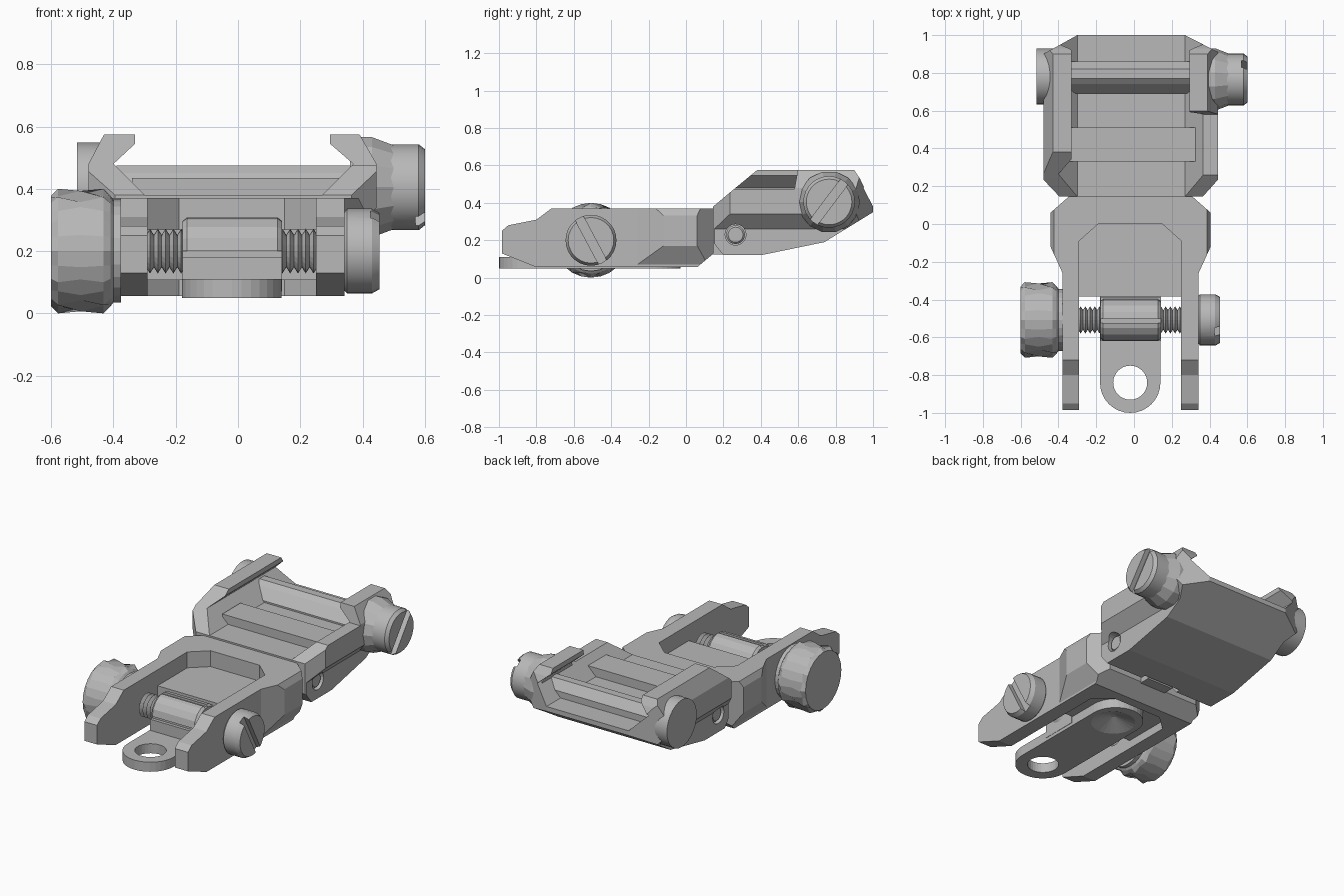
import bpy, bmesh, math
from mathutils import Matrix

cube = bpy.data.objects.get("Cube")
if cube:
    bpy.data.objects.remove(cube, do_unlink=True)

grey = bpy.data.materials.new("metal_grey")
grey.use_nodes = True
grey.diffuse_color = (0.48, 0.48, 0.48, 1)
grey.node_tree.nodes["Principled BSDF"].inputs["Base Color"].default_value = grey.diffuse_color


def finish(name, bm):
    bmesh.ops.recalc_face_normals(bm, faces=bm.faces[:])
    mesh = bpy.data.meshes.new(name)
    bm.to_mesh(mesh)
    bm.free()
    mesh.materials.append(grey)
    obj = bpy.data.objects.new(name, mesh)
    bpy.context.collection.objects.link(obj)
    return obj


def prism(name, pts, axis, lo, hi):
    """Extrude a flat outline along an axis."""
    place = {"x": lambda p, t: (t, p[0], p[1]),
             "y": lambda p, t: (p[0], t, p[1]),
             "z": lambda p, t: (p[0], p[1], t)}[axis]
    bm = bmesh.new()
    a = [bm.verts.new(place(p, lo)) for p in pts]
    b = [bm.verts.new(place(p, hi)) for p in pts]
    bm.faces.new(a)
    bm.faces.new(b)
    for i in range(len(pts)):
        j = (i + 1) % len(pts)
        bm.faces.new((a[i], a[j], b[j], b[i]))
    return finish(name, bm)


def box(name, x0, x1, y0, y1, z0, z1):
    return prism(name, [(x0, y0), (x1, y0), (x1, y1), (x0, y1)], "z", z0, z1)


def lathe(name, rings, cy, cz, segs=28, smooth=True):
    """Turn (x, radius[, alternate radius]) rings around a sideways axis."""
    bm = bmesh.new()
    loops = []
    for ring in rings:
        loop = []
        for i in range(segs):
            r = ring[1 + i % 2] if len(ring) > 2 else ring[1]
            t = 2 * math.pi * i / segs
            loop.append(bm.verts.new((ring[0], cy + r * math.cos(t), cz + r * math.sin(t))))
        loops.append(loop)
    for a, b in zip(loops, loops[1:]):
        for i in range(segs):
            j = (i + 1) % segs
            bm.faces.new((a[i], a[j], b[j], b[i]))
    bm.faces.new(loops[0])
    bm.faces.new(loops[-1])
    obj = finish(name, bm)
    if smooth:
        smooth_edges(obj)
    return obj


def smooth_edges(obj):
    bpy.ops.object.select_all(action="DESELECT")
    obj.select_set(True)
    bpy.context.view_layer.objects.active = obj
    bpy.ops.object.shade_smooth_by_angle(angle=math.radians(25))


def combine(obj, tool, op="DIFFERENCE"):
    """Boolean with a tool that is removed afterwards."""
    mod = obj.modifiers.new("shape", "BOOLEAN")
    mod.operation, mod.solver, mod.object = op, "EXACT", tool
    dg = bpy.context.evaluated_depsgraph_get()
    dg.update()
    mesh = bpy.data.meshes.new_from_object(obj.evaluated_get(dg))
    obj.modifiers.clear()
    obj.data = mesh
    bpy.data.objects.remove(tool, do_unlink=True)


def slot(obj, x0, x1, cy, cz, angle):
    """Cut a screwdriver slot across a screw head."""
    tool = box("slot_cutter", x0, x1, -0.3, 0.3, -0.024, 0.024)
    tool.data.transform(Matrix.Translation((0, cy, cz)) @ Matrix.Rotation(angle, 4, "X"))
    combine(obj, tool)


def mirrored(half):
    """Close a half outline around the leaf's centre line."""
    return [(x - 0.018, v) for x, v in half] + [(-x - 0.018, v) for x, v in reversed(half)]


# Folding leaf: side profile crossed with plan outline and bevelled section
leaf = prism("folding_leaf", [(-0.985, 0.13), (-0.985, 0.25), (-0.95, 0.28), (-0.8, 0.31),
                              (-0.72, 0.37), (0.148, 0.37), (0.148, 0.13), (0.06, 0.056),
                              (-0.8, 0.056)], "x", -0.6, 0.6)
combine(leaf, prism("leaf_plan", mirrored([(0.36, -1.2), (0.36, -0.26), (0.424, -0.12),
                                           (0.424, 0.06), (0.31, 0.16)]), "z", -0.2, 0.8),
        "INTERSECT")
combine(leaf, prism("leaf_section", mirrored([(0.36, 0), (0.36, 0.07), (0.43, 0.18),
                                              (0.43, 0.32), (0.39, 0.4)]), "y", -1.5, 1),
        "INTERSECT")

# Matching pockets above and below the thick floor, and the gap between the arms
pocket = [(-0.29, -0.5), (0.25, -0.5), (0.25, -0.09), (0.15, 0), (-0.19, 0), (-0.29, -0.09)]
for z0, z1 in ((0.27, 0.8), (-0.2, 0.108)):
    combine(leaf, prism("leaf_pocket", pocket, "z", z0, z1))
combine(leaf, box("leaf_gap", -0.29, 0.25, -1.2, -0.385, -0.2, 0.8))

# Sight blade: long rounded plate with a ring hole and a peep dimple
outline = []
for cy, start in ((-0.19, 0), (-0.84, math.pi)):
    for i in range(17):
        t = start + math.pi * i / 16
        outline.append((-0.02 + 0.16 * math.cos(t), cy + 0.16 * math.sin(t)))
blade = prism("sight_blade", outline, "z", 0.05, 0.11)
circle = [(-0.02 + 0.09 * math.cos(i * math.pi / 16), -0.84 + 0.09 * math.sin(i * math.pi / 16))
          for i in range(32)]
combine(blade, prism("ring_hole", circle, "z", -0.1, 0.3))
bm = bmesh.new()
bmesh.ops.create_cone(bm, cap_ends=True, segments=24, radius1=0.14, radius2=0.015, depth=0.05,
                      matrix=Matrix.Translation((-0.02, -0.21, 0.07)))
combine(blade, finish("dimple_cutter", bm))

# Windage hub, thread, knob and screw head share one axis
AY, AZ = -0.508, 0.2
hub = lathe("windage_hub", [(-0.178, 0.098), (-0.163, 0.11), (0.127, 0.11), (0.142, 0.098)],
            AY, AZ, 16, False)
combine(hub, box("front_groove", -0.3, 0.3, -0.7, -0.6, 0.175, 0.2))
combine(hub, box("top_groove", -0.3, 0.3, -0.525, -0.5, 0.295, 0.4))
box("hub_foot", -0.178, 0.142, -0.62, -0.39, 0.07, 0.18)
lathe("windage_thread", [(-0.42 + 0.0125 * i, 0.072 if i % 2 else 0.052) for i in range(65)],
      AY, AZ, 20, False)
lathe("windage_knob", [(-0.6, 0.178), (-0.578, 0.2, 0.182), (-0.505, 0.182, 0.2),
                       (-0.432, 0.2, 0.182), (-0.41, 0.178), (-0.4, 0.165), (-0.375, 0.165)],
      AY, AZ, 24, False)
head = lathe("windage_screw_head", [(0.335, 0.12), (0.35, 0.136), (0.43, 0.136), (0.455, 0.122)],
             AY, AZ)
slot(head, 0.425, 0.6, AY, AZ, math.radians(-62))

# Rail base: side profile, plan and dovetail section crossed together
base = prism("rail_base", [(0.145, 0.19), (0.145, 0.38), (0.24, 0.46), (0.38, 0.575),
                           (0.9, 0.575), (0.93, 0.53), (1, 0.38), (1, 0.35), (0.74, 0.19),
                           (0.4, 0.12), (0.2, 0.12)], "x", -0.7, 0.7)
combine(base, prism("base_plan", [(-0.39, 0.14), (0.36, 0.14), (0.445, 0.235), (0.445, 0.91),
                                  (0.27, 1.0), (0.27, 1.1), (-0.3, 1.1), (-0.3, 1.0),
                                  (-0.48, 0.9), (-0.48, 0.235)], "z", -0.2, 0.9), "INTERSECT")
combine(base, prism("dovetail_section", [(-0.41, 0), (-0.41, 0.26), (-0.48, 0.34),
                                         (-0.48, 0.48), (-0.43, 0.575), (-0.43, 0.7),
                                         (-0.33, 0.7), (-0.33, 0.545), (-0.4, 0.48),
                                         (-0.3, 0.38), (0.27, 0.38), (0.37, 0.48),
                                         (0.295, 0.545), (0.295, 0.7), (0.39, 0.7),
                                         (0.39, 0.575), (0.445, 0.48), (0.445, 0.34),
                                         (0.37, 0.26), (0.37, 0)],
                    "y", 0, 1.2), "INTERSECT")
combine(base, prism("short_lip_cutter", [(0, 0.475), (0.58, 0.475), (0.62, 0.7), (0, 0.7)],
                    "x", 0.2, 0.8))
combine(base, box("hinge_notch", -0.15, 0.11, 0.1, 0.23, 0, 0.3))

# Cross ribs on the deck and the hinge knuckle
box("front_rib", -0.34, 0.33, 0.33, 0.51, 0.36, 0.435)
prism("recoil_bar", [(0.69, 0.37), (0.69, 0.39), (0.74, 0.45), (0.77, 0.475), (0.82, 0.475),
                     (0.86, 0.42), (0.86, 0.37)], "x", -0.39, 0.36)
box("hinge_knuckle", -0.11, 0.07, 0.1, 0.21, 0.125, 0.29)

# Clamp screw and its nut
lathe("clamp_boss", [(0.36, 0.165), (0.43, 0.165), (0.5, 0.138)], 0.765, 0.405, 14, False)
clamp = lathe("clamp_screw_head", [(0.49, 0.138), (0.58, 0.138), (0.6, 0.122)], 0.765, 0.405)
slot(clamp, 0.57, 0.7, 0.765, 0.405, math.radians(53))
lathe("clamp_nut", [(-0.517, 0.148), (-0.41, 0.148)], 0.78, 0.4)

# Hinge pin, set slightly into both sides of the base
for x0, x1 in ((0.3, 0.6), (-0.6, -0.34)):
    combine(base, lathe("pin_hole", [(x0, 0.056), (x1, 0.056)], 0.265, 0.23, 20, False))
lathe("hinge_pin", [(-0.4, 0.04), (-0.39, 0.05), (0.35, 0.05), (0.36, 0.04)], 0.265, 0.23, 20)
